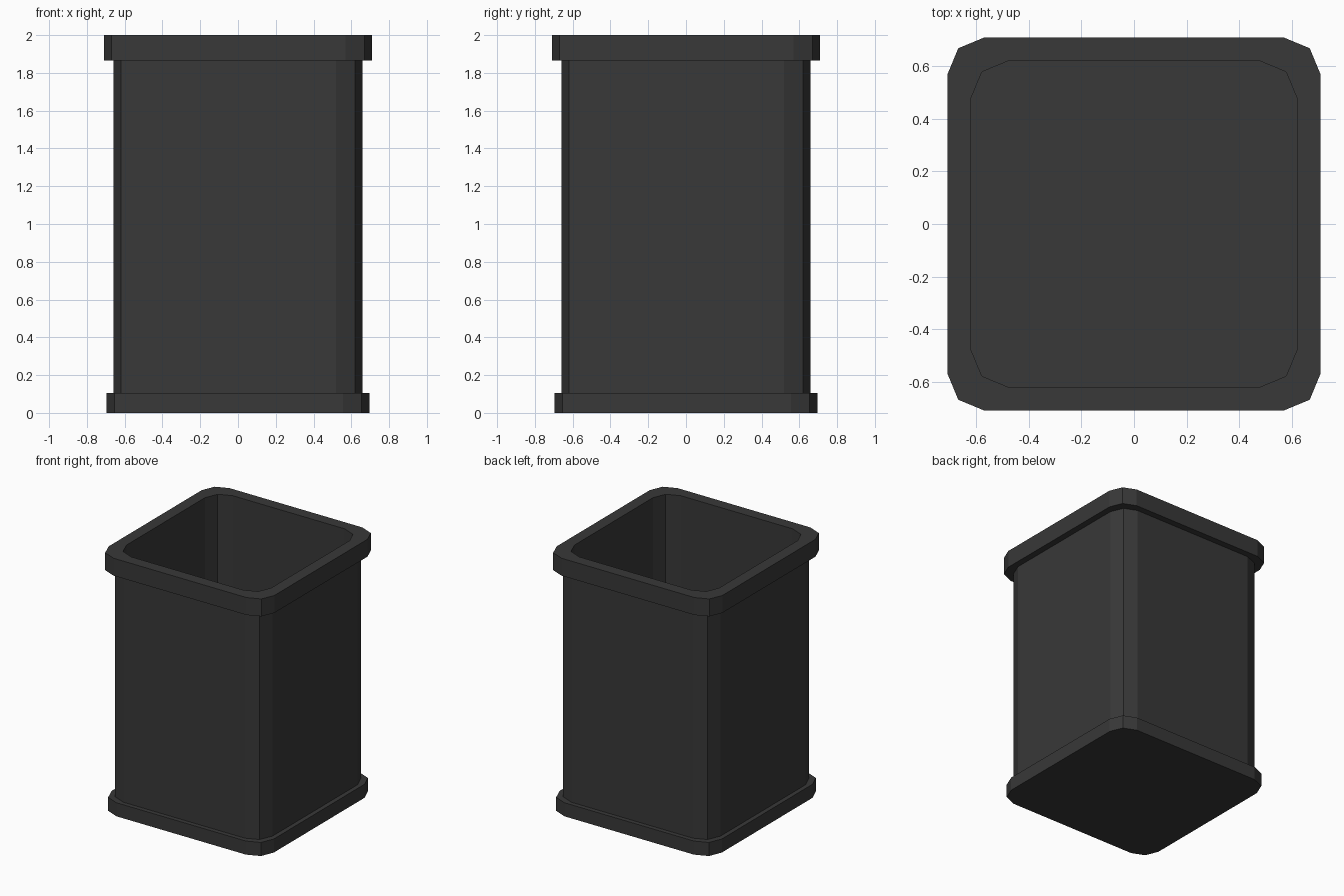
import bpy, bmesh, math

if "Cube" in bpy.data.objects:
    bpy.data.objects.remove(bpy.data.objects["Cube"])

CORNER_R, CORNER_SEGS = 0.14, 2


def rounded_square(bm, half, z):
    """Ring of verts: square with two-facet rounded corners, counter-clockwise."""
    c = half - CORNER_R
    ring = []
    for k, (sx, sy) in enumerate([(1, 1), (-1, 1), (-1, -1), (1, -1)]):
        for i in range(CORNER_SEGS + 1):
            a = math.pi / 2 * (k + i / CORNER_SEGS)
            ring.append(bm.verts.new((sx * c + CORNER_R * math.cos(a),
                                      sy * c + CORNER_R * math.sin(a), z)))
    return ring


# Wall section (half width, height): foot, body, rim, then down the inside
profile = [
    (0.695, 0.0), (0.695, 0.105),
    (0.66, 0.105), (0.66, 1.865),
    (0.71, 1.865), (0.71, 2.0),
    (0.62, 2.0), (0.62, 0.105),
]

bm = bmesh.new()
rings = [rounded_square(bm, h, z) for h, z in profile]
for lower, upper in zip(rings, rings[1:]):
    n = len(lower)
    for i in range(n):
        j = (i + 1) % n
        bm.faces.new((lower[i], lower[j], upper[j], upper[i]))

# Underside and inner floor
bm.faces.new(rings[0][::-1])
bm.faces.new(rings[-1])

mesh = bpy.data.meshes.new("open_bin")
bm.to_mesh(mesh)
bm.free()
bin_obj = bpy.data.objects.new("open_bin", mesh)
bpy.context.collection.objects.link(bin_obj)

# Dark charcoal finish
mat = bpy.data.materials.new("charcoal")
mat.diffuse_color = (0.04, 0.04, 0.04, 1)
mat.use_nodes = True
mat.node_tree.nodes["Principled BSDF"].inputs["Base Color"].default_value = mat.diffuse_color
mesh.materials.append(mat)
